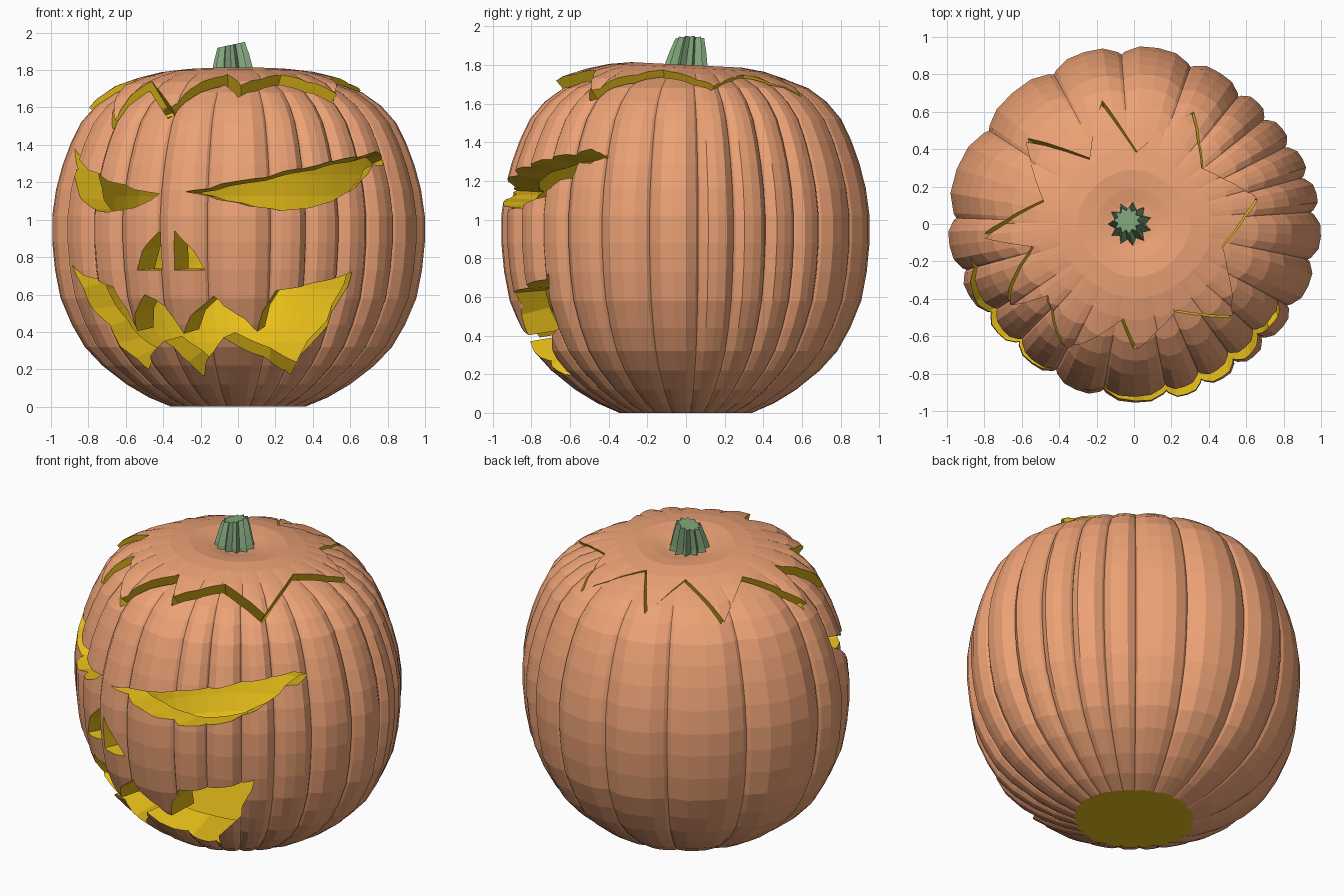
import bpy, bmesh, math
from mathutils import Vector, Matrix
from mathutils.geometry import tessellate_polygon

if "Cube" in bpy.data.objects:
    bpy.data.objects.remove(bpy.data.objects["Cube"])

def material(name, rgb):
    m = bpy.data.materials.new(name)
    m.diffuse_color = (*rgb, 1)
    m.use_nodes = True
    m.node_tree.nodes["Principled BSDF"].inputs["Base Color"].default_value = m.diffuse_color
    return m

SKIN = material("skin", (0.84, 0.36, 0.18))
FLESH = material("flesh", (0.80, 0.52, 0.01))
GREEN = material("stem_green", (0.22, 0.38, 0.20))
SQUASH = 0.955                      # y is slightly narrower than x
WALL = 0.17                         # thickness of the shell

# Outer profile (radius, height) and groove angles, degrees from the front
PROFILE = [(0, 0), (.36, 0), (.48, .05), (.60, .12), (.73, .22), (.825, .32), (.895, .44),
           (.955, .58), (.985, .73), (1.0, .88), (1.0, 1.02), (.98, 1.16), (.945, 1.29),
           (.90, 1.41), (.845, 1.52), (.765, 1.61), (.665, 1.68), (.54, 1.725), (.42, 1.755),
           (.30, 1.77), (.20, 1.76), (.12, 1.745), (0, 1.74)]
GROOVES = [-57, -43, -27, -10, 10.5, 22.5, 35, 47, 61, 78, 94, 106, 118, 130, 142,
           161, 184, 207, 236, 268, 286, 303]

def lerp(v, pairs):
    for (a, fa), (b, fb) in zip(pairs, pairs[1:]):
        if a <= v <= b:
            return fa + (fb - fa) * (v - a) / (b - a)
    return pairs[-1][1]

# The plan is slightly flattened on the diagonals
def plan(a):
    s = math.sin(2 * a)
    return 1 - .035 * s * s + .015 * s

# Columns round the ribs: (angle, groove amount)
columns = []
for a, b in zip(GROOVES, GROOVES[1:]):
    for t in (-1, -.9, -.5, 0, .5, .9):
        columns.append((math.radians((a + b) / 2 + t * (b - a) / 2), abs(t) ** 3.5))

def shell(bm, profile, depth, inside):
    rings = []
    for r, z in profile:
        if r < 1e-4:
            rings.append([bm.verts.new((0, 0, z))])
            continue
        fade = 1 if z < 1.5 else max(0, min(1, (r - .3) / .4))
        ring = []
        for ang, g in columns:
            rr = r * plan(ang) * (1 - depth * fade * g)
            ring.append(bm.verts.new((rr * math.sin(ang), -rr * math.cos(ang) * SQUASH, z)))
        rings.append(ring)
    n, faces = len(columns), []
    for k, (lo, hi) in enumerate(zip(rings, rings[1:])):
        for i in range(n):
            j = (i + 1) % n
            if len(lo) == 1:
                vs = (lo[0], hi[j], hi[i])
            elif len(hi) == 1:
                vs = (lo[i], lo[j], hi[0])
            else:
                vs = (lo[i], lo[j], hi[j], hi[i])
            f = bm.faces.new(vs)
            f.material_index = 1 if inside or k == 0 else 0
            faces.append(f)
    if inside:
        bmesh.ops.reverse_faces(bm, faces=faces)

def offset(profile, d):
    out = []
    for i, (r, z) in enumerate(profile):
        p, q = profile[max(i - 1, 0)], profile[min(i + 1, len(profile) - 1)]
        if r == 0:
            out.append((0, z + (d if z < .5 else -d)))
            continue
        n = Vector((q[1] - p[1], p[0] - q[0])).normalized()
        out.append((max(r - n.x * d, .03), z - n.y * d))
    return out

def add_object(name, bm, mats):
    me = bpy.data.meshes.new(name)
    bm.to_mesh(me)
    bm.free()
    for m in mats:
        me.materials.append(m)
    ob = bpy.data.objects.new(name, me)
    bpy.context.collection.objects.link(ob)
    return ob

def hollow(name):
    bm = bmesh.new()
    shell(bm, PROFILE, .05, False)
    shell(bm, offset(PROFILE, WALL), .0, True)
    return add_object(name, bm, (SKIN, FLESH))

# Cutter: a 2D outline laid on the skin and extruded along rays from a core point
def cutter(name, outline, place, core, near, far, zrate):
    bm = bmesh.new()
    pts = [place(*p) for p in outline]
    rings = []
    for s in (near, far):
        k = Vector((s, s, 1 + (s - 1) * zrate))
        rings.append([bm.verts.new(core + (p - core) * k) for p in pts])
    a, b = rings
    for tri in tessellate_polygon([[Vector((u, v, 0)) for u, v in outline]]):
        bm.faces.new([a[i] for i in tri])
        bm.faces.new([b[i] for i in reversed(tri)])
    for i in range(len(pts)):
        j = (i + 1) % len(pts)
        bm.faces.new((a[i], a[j], b[j], b[i]))
    bmesh.ops.triangulate(bm, faces=bm.faces[:])
    bmesh.ops.recalc_face_normals(bm, faces=bm.faces[:])
    for f in bm.faces:
        f.material_index = 1
    ob = add_object(name, bm, (SKIN, FLESH))
    ob.hide_render = True
    return ob

def on_front(x, z):
    r = lerp(z, [(h, q) for q, h in PROFILE[1:20]])
    y = -.5
    for _ in range(12):
        rr = r * plan(math.atan2(x, -y / SQUASH))
        y = -math.sqrt(max(rr * rr - x * x, .01)) * SQUASH
    return Vector((x, y, z))

def on_top(x, y):
    r = math.hypot(x, y / SQUASH) / plan(math.atan2(x, -y / SQUASH))
    return Vector((x, y, lerp(r, [(q, h) for q, h in reversed(PROFILE[10:])])))

def apply_cuts(ob, cutters, op):
    for c in cutters:
        m = ob.modifiers.new("cut", 'BOOLEAN')
        m.operation, m.solver, m.object = op, 'EXACT', c
    dg = bpy.context.evaluated_depsgraph_get()
    me = bpy.data.meshes.new_from_object(ob.evaluated_get(dg))
    ob.modifiers.clear()
    ob.data = me

# Carved face, outlines in front view (x, z)
right_eye = [(-.28, 1.15), (-.1, 1.19), (.25, 1.26), (.5, 1.315), (.74, 1.365), (.785, 1.33),
             (.77, 1.29), (.72, 1.295), (.65, 1.2), (.55, 1.13), (.4, 1.07), (.22, 1.05),
             (.05, 1.075), (-.12, 1.11)]
left_eye = [(-.88, 1.38), (-.83, 1.3), (-.73, 1.23), (-.6, 1.18), (-.44, 1.14), (-.55, 1.065),
            (-.7, 1.04), (-.8, 1.06), (-.86, 1.18)]
nose_left = [(-.44, .94), (-.54, .73), (-.42, .73)]
nose_right = [(-.34, .94), (-.34, .73), (-.19, .73)]
mouth = [(-.89, .76), (-.67, .64), (-.56, .4), (-.5, .6), (-.43, .55), (-.29, .39), (-.14, .59),
         (-.08, .54), (.1, .4), (.2, .62), (.4, .66), (.61, .72), (.55, .58), (.48, .43),
         (.28, .17), (-.08, .37), (-.18, .16), (-.4, .35), (-.48, .2), (-.65, .34), (-.78, .52)]
# Zigzag lid outline in top view (x, y)
star = [(.02, .38), (-.17, .66), (-.23, .35), (-.57, .46), (-.48, .13), (-.8, -.05), (-.54, -.11),
        (-.69, -.42), (-.47, -.37), (-.38, -.66), (-.07, -.51), (0, -.67), (.22, -.47),
        (.52, -.5), (.47, -.13), (.66, .13), (.37, .29), (.32, .6)]

# The face is cut slightly from the left, the lid straight at the centre
face_cuts = [cutter("cutter", o, on_front, Vector((.45, .6, .95)), .5, 1.8, .4)
             for o in (right_eye, left_eye, nose_left, nose_right, mouth)]
lid_cut = cutter("lid_cutter", star, on_top, Vector((0, 0, .95)), .5, 1.6, 1)

pumpkin_body = hollow("pumpkin_body")
apply_cuts(pumpkin_body, face_cuts + [lid_cut], 'DIFFERENCE')
pumpkin_lid = hollow("pumpkin_lid")
apply_cuts(pumpkin_lid, [lid_cut], 'INTERSECT')
for c in face_cuts + [lid_cut]:
    bpy.data.objects.remove(c)

# Lid sits slightly twisted, with its front edge lifted
pivot = Vector((0, .5, 1.72))
tilt = (Matrix.Translation(pivot + Vector((0, 0, .005))) @ Matrix.Rotation(-.05, 4, 'X')
        @ Matrix.Translation(-pivot) @ Matrix.Rotation(.025, 4, 'Z'))
pumpkin_lid.data.transform(tilt)

# Ridged stem, leaning and tapering, with a slanted cut top
bm = bmesh.new()
rings = []
N = 22
for cx, cy, z, r, slant in ((-.02, 0, 1.74, .125, 0), (-.025, 0, 1.80, .112, 0),
                            (-.03, .01, 1.87, .095, .1), (-.035, .02, 1.935, .075, .22)):
    ring = []
    for i in range(N):
        a = math.tau * i / N
        q = r * (1 if i % 2 else .7)
        x = q * math.cos(a)
        ring.append(bm.verts.new((cx + x, cy + q * math.sin(a), z + slant * x)))
    rings.append(ring)
for lo, hi in zip(rings, rings[1:]):
    for i in range(N):
        j = (i + 1) % N
        bm.faces.new((lo[i], lo[j], hi[j], hi[i]))
bm.faces.new(rings[-1])
bm.faces.new(rings[0][::-1])
add_object("stem", bm, (GREEN,))
